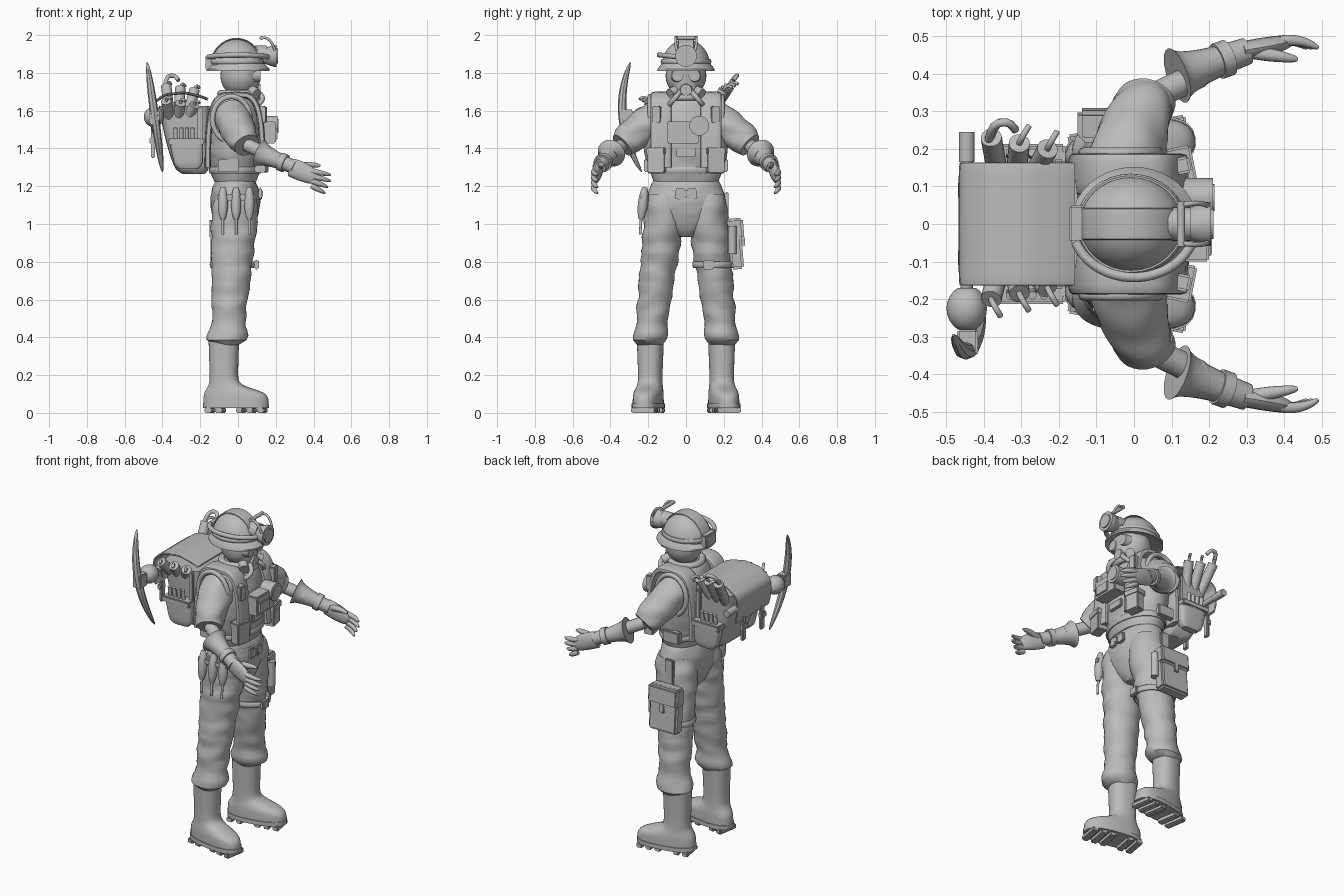
import bpy, bmesh, math
from math import sin, cos, pi
from mathutils import Vector, Matrix, noise

if "Cube" in bpy.data.objects:
    bpy.data.objects.remove(bpy.data.objects["Cube"])

grey = bpy.data.materials.new("plain_grey")
grey.use_nodes = True
grey.diffuse_color = (0.5, 0.5, 0.5, 1)
grey.node_tree.nodes["Principled BSDF"].inputs["Base Color"].default_value = grey.diffuse_color
parts = []
SIDES = (("left", 1), ("right", -1))


def finish(name, bm, place=None):
    if place:
        bmesh.ops.transform(bm, matrix=place, verts=bm.verts)
    bmesh.ops.recalc_face_normals(bm, faces=bm.faces)
    mesh = bpy.data.meshes.new(name)
    bm.to_mesh(mesh)
    bm.free()
    mesh.materials.append(grey)
    ob = bpy.data.objects.new(name, mesh)
    bpy.context.collection.objects.link(ob)
    parts.append(ob)


def steps_to_one(count):
    return [i / count for i in range(count + 1)]


def mix(a, b, t):
    return a + (b - a) * t


def spline(points, steps):
    """Smooth curve through the points."""
    points = [Vector(p) for p in points]
    out, last = [], len(points) - 1
    for i in range(last):
        before, start, end, after = (points[min(max(i + k, 0), last)] for k in (-1, 0, 1, 2))
        for j in range(steps):
            t = j / steps
            ahead = start + (end - before) * t / 2
            behind = end - (after - start) * (1 - t) / 2
            out.append(ahead.lerp(behind, t * t * (3 - 2 * t)))
    return out + [points[-1]]


def loft(name, rows, flat=True, sides=32, power=1, mirror=1, closed=False, wrinkle=0, place=None):
    """Skin rings given as (centre, half width, half depth); flat rings stay level."""
    bm, rings, n = bmesh.new(), [], len(rows)
    pts = [Vector(row[0]) for row in rows]
    u, v = Vector((1, 0, 0)), Vector((0, 1, 0))
    for i, (centre, width, depth) in enumerate(rows):
        if not flat:
            ahead = pts[(i + 1) % n] if closed else pts[min(i + 1, n - 1)]
            behind = pts[i - 1] if closed else pts[max(i - 1, 0)]
            t = (ahead - behind).normalized()
            if i == 0:
                u = t.cross(Vector((0, 0, 1)) if abs(t.z) < 0.9 else Vector((1, 0, 0)))
            u = (u - t * u.dot(t)).normalized()
            v = t.cross(u)
        ring = []
        for k in range(sides):
            c, s = cos(k * math.tau / sides), sin(k * math.tau / sides)
            out = u * math.copysign(abs(c) ** power, c) * width + v * math.copysign(abs(s) ** power, s) * depth
            p = pts[i] + out
            if wrinkle:
                p += out.normalized() * wrinkle * noise.noise(Vector((p.x * 8, p.y * 8, p.z * 20)))
            ring.append(bm.verts.new((p.x, p.y * mirror, p.z)))
        rings.append(ring)
    for i in range(n if closed else n - 1):
        a, b = rings[i], rings[(i + 1) % n]
        for k in range(sides):
            j = (k + 1) % sides
            bm.faces.new((a[k], a[j], b[j], b[k]))
    if not closed:
        bm.faces.new(rings[0])
        bm.faces.new(rings[-1])
    finish(name, bm, place)


def limb(name, points, start, end=None, bulge=0, squash=1, steps=4, sides=16, **options):
    """Tapering tube along a smooth path."""
    path = spline(points, steps)
    radii = [mix(start, end or start, t) + bulge * sin(pi * t) for t in steps_to_one(len(path) - 1)]
    loft(name, [(p, r, r * squash) for p, r in zip(path, radii)], flat=False, sides=sides, **options)


def disc(name, centre, radius, length, end=None, mirror=1):
    """Cylinder pointing forward."""
    start = Vector(centre)
    limb(name, [start, start + Vector((length, 0, 0))], radius, end, steps=1, sides=24, mirror=mirror)


def box(name, centre, size, turn=0, tilt=0, bevel=0.006, place=Matrix()):
    bm = bmesh.new()
    bmesh.ops.create_cube(bm, size=1, matrix=Matrix.Diagonal((*size, 1)))
    bmesh.ops.bevel(bm, geom=bm.edges[:], offset=bevel, segments=2, affect='EDGES')
    finish(name, bm, place @ Matrix.Translation(centre) @ Matrix.Rotation(turn, 4, 'Z') @ Matrix.Rotation(tilt, 4, 'X'))


def hoop(name, centre, rx, ry, thick, tall=None):
    ring = [Vector(centre) + Vector((rx * cos(a), ry * sin(a), 0)) for a in [k * pi / 16 for k in range(32)]]
    loft(name, [(p, thick, tall or thick) for p in ring], flat=False, sides=10, closed=True)


shoulder, upper_arm, elbow = Vector((-.03, .13, 1.575)), Vector((0, .25, 1.495)), Vector((.045, .335, 1.42))
cuff, wrist = Vector((.115, .395, 1.375)), Vector((.3, .46, 1.3))

for side, m in SIDES:
    # Boots: upper with rounded toe, welt and lugged sole, toes turned out
    foot = Matrix.Translation((-.01, .2 * m, 0)) @ Matrix.Rotation(.17 * m, 4, 'Z')
    upper = []
    for t in steps_to_one(16):
        z = mix(.04, .22, t)
        reach = .1 / (1 + math.exp((z - .127) / .013))
        upper.append(((.66 * reach - .066, 0, z), .075 + reach, .064 + reach / 9))
    loft(side + "_boot", upper + [((-.066, 0, .38), .08, .07)], power=.85, place=foot)
    loft(side + "_sole", [((0, 0, z), .176, .08) for z in (.025, .05)], power=.8, place=foot)
    for i in range(6):
        if i != 2:
            box(side + "_boot_lug", (.056 * i - .14, 0, .015), (.038, .13, .03), place=foot)

    # Trouser leg with a baggy gathered cuff
    leg = []
    for t in steps_to_one(32):
        puff = .03 * math.exp(-((t - .05) / .06) ** 2) - .025 * math.exp(-(t / .01) ** 2) - .025 * math.exp(-((1 - t) / .06) ** 2)
        leg.append(((mix(-.055, -.012, t), mix(.195, .1, t), mix(.36, 1.16, t)),
                    mix(.075, .13, t ** .8) + puff, mix(.073, .112, t ** .8) + puff / 2))
    loft(side + "_trouser_leg", leg, mirror=m, wrinkle=.012)

    # Sleeve with cuff, forearm and flared gauntlet
    limb(side + "_sleeve", [shoulder, upper_arm, elbow], .098, .066, bulge=.01, steps=8, sides=32, mirror=m, wrinkle=.01)
    limb(side + "_sleeve_cuff", [upper_arm.lerp(elbow, t) for t in (.8, 1.04)], .073, .069, sides=24, mirror=m)
    limb(side + "_forearm", [elbow, elbow.lerp(wrist, .5)], .036, mirror=m)
    limb(side + "_gauntlet", [cuff, cuff.lerp(wrist, .4), wrist], .076, .036, bulge=-.01, sides=24, mirror=m)
    limb(side + "_wrist_band", [cuff.lerp(wrist, t) for t in (.58, .74)], .049, mirror=m)

    # Hand with fanned fingers
    palm_end = wrist + Vector((.11, .026, -.06))
    limb(side + "_palm", [wrist - Vector((.02, 0, 0)), wrist.lerp(palm_end, .5), palm_end], .024, .015, bulge=.005, squash=2, mirror=m)
    for i in range(4):
        knuckle = palm_end + Vector((-.02, 0, .04 - .026 * i))
        tip = knuckle + Vector((.1 - .015 * max(i - 1, 0), -.018, -.02 - .006 * i))
        limb(side + "_finger", [knuckle, knuckle.lerp(tip, .5) + Vector((0, .01, 0)), tip], .014, .005, bulge=.004, mirror=m)
    thumb_tip = wrist + Vector((.135, -.022, .008))
    limb(side + "_thumb", [wrist, wrist.lerp(thumb_tip, .5) + Vector((0, 0, .008)), thumb_tip], .018, .006, bulge=.005, mirror=m)

    # Vest straps over the shoulder and round the armhole
    over = [(math.copysign(abs(cos(a)) ** .5, cos(a)) * .145 - .015, .132, 1.3 + .385 * abs(sin(a)) ** .7)
            for a in [pi * t for t in steps_to_one(20)]]
    limb(side + "_vest_strap", over, .055, squash=.3, power=.6, steps=1, mirror=m)
    armhole = [((-.035 + .1 * cos(a), .19, 1.555 + .12 * sin(a)), .014, .014) for a in [k * pi / 12 for k in range(24)]]
    loft(side + "_armhole_edge", armhole, flat=False, sides=10, mirror=m, closed=True)

    # Chest pouches and strap tabs
    for part, z, size in (("pouch", 1.335, (.06, .09, .125)), ("pouch_flap", 1.385, (.07, .1, .04)), ("strap_tab", 1.58, (.05, .045, .09))):
        box(side + "_chest_" + part, (.125, .155 * m, z), size, turn=.2 * m)
    box(side + "_waist_pouch", (-.05, .205 * m, 1.31), (.11, .035, .07))

    # Backpack side pocket with small tools
    pocket = [((-.26 - .015 * t, .17, mix(1.29, 1.45, t)), .05 + .04 * t ** .3, .02 + .017 * t ** .3) for t in steps_to_one(8)]
    loft(side + "_pack_pocket", pocket, power=.5, mirror=m)
    box(side + "_pack_pocket_flap", (-.275, .178 * m, 1.435), (.185, .07, .035))
    for i in range(4):
        foot_of_tool = Vector((.03 * i - .33, .18, 1.43))
        limb(side + "_pocket_tool", [foot_of_tool, foot_of_tool + Vector((0, .01, .08))], .011, mirror=m)
    box(side + "_pack_side_strap", (-.2, .163 * m, 1.47), (.03, .02, .3))

    # Explosive sticks leaning out of the pack
    for i in range(3):
        low = Vector((.045 * i - .36, .12, 1.56))
        top = low + Vector((.03 * i - .02, .095 + .015 * m - .015 * i, .13 + .04 * m - .01 * i))
        limb(side + "_blasting_stick", [low, top], .028, mirror=m)
        limb(side + "_fuse", [top, top + Vector((.01, .02, .02)), top + Vector((.025, .045, .01))], .008, mirror=m)

    # Pack flap strap, mask eyepiece, cheek filter and lamp guard arm
    box(side + "_flap_strap", (-.45, .09 * m, 1.45), (.02, .035, .2))
    box(side + "_flap_buckle", (-.455, .09 * m, 1.44), (.026, .05, .035))
    disc(side + "_mask_eyepiece", (.08, .045, 1.785), .037, .04, end=.03, mirror=m)
    limb(side + "_cheek_filter", [(.07, .05, 1.71), (.1, .085, 1.69)], .026, mirror=m)
    limb(side + "_neck_hose", [(.1, .03, 1.7), (.13, .06, 1.665), (.1, .09, 1.63)], .013, mirror=m)
    limb(side + "_lamp_guard_arm", [(.125, .05, 1.985), (.165, .055, 1.975), (.195, .05, 1.92)], .007, mirror=m)
    box(side + "_belt_buckle_wing", (.118, .032 * m, 1.16), (.02, .05, .06), tilt=.15 * m)

# Hips, belt and buckle
seat = [((-.015, 0, mix(.93, 1.24, t)), mix(.06, .1, t) + .05 * sin(pi * t) ** .8, mix(.05, .16, t) + .09 * sin(pi * t) ** .8)
        for t in steps_to_one(20)]
loft("trouser_seat", seat, sides=40, wrinkle=.008)
hoop("belt", (-.012, 0, 1.175), .116, .18, .006, .02)
box("belt_buckle", (.12, 0, 1.16), (.024, .025, .04))

# Jacket body, hem, neck and collar
body = []
for t in steps_to_one(24):
    swell = sin(pi * t ** 1.3) ** .7 if 0 < t < 1 else 0
    body.append(((-.015, 0, mix(1.225, 1.7, t)), mix(.115, .075, t) + .054 * swell, mix(.17, .085, t) + .102 * swell))
loft("jacket", body, sides=40, wrinkle=.008)
hoop("vest_hem", (-.015, 0, 1.285), .132, .195, .008, .018)
limb("neck", [(-.01, 0, 1.64), (0, 0, 1.75)], .06)
hoop("collar", (-.005, 0, 1.69), .085, .092, .02)
hoop("scarf", (.02, 0, 1.67), .085, .095, .018)

# Chest instrument box with gauge
box("chest_box", (.16, -.015, 1.485), (.08, .17, .115))
box("chest_box_panel", (.202, -.035, 1.475), (.012, .1, .06), bevel=.004)
disc("gauge", (.13, .07, 1.52), .052, .08)
disc("gauge_dial", (.2, .07, 1.52), .036, .014)
box("chest_label", (.13, 0, 1.38), (.02, .1, .05))

# Head and mask
skull = [((.012, 0, 1.785 - .112 * cos(a)), .104 * sin(a) + .001, .107 * sin(a) + .001) for a in [pi * t for t in steps_to_one(16)]]
loft("head", skull)
mask = [((.055, 0, mix(1.665, 1.84, t)), .04 + .028 * t ** .5, .045 + .045 * t ** .5) for t in steps_to_one(8)]
loft("mask", mask)
disc("mask_filter", (.095, 0, 1.71), .035, .025, end=.03)

# Helmet: dome, crest, brim, band and fittings
dome = [((-.008, 0, 1.83 + .148 * sin(a)), .14 * cos(a) + .001, .128 * cos(a) + .001) for a in [pi / 2 * t for t in steps_to_one(12)]]
loft("helmet_dome", dome, sides=40)
brim = [((0, 0, 1.85), .14, .128), ((0, 0, 1.82), .168, .152), ((0, 0, 1.81), .168, .152), ((0, 0, 1.825), .13, .12)]
loft("helmet_brim", brim, sides=40)
hoop("helmet_band", (-.008, 0, 1.86), .138, .126, .008, .014)
crest = [(.136 * cos(a) - .008, 0, 1.835 + .146 * sin(a)) for a in [pi * t for t in steps_to_one(20)]]
limb("helmet_crest", crest, .042, squash=.1, power=.5, steps=1)
box("helmet_battery", (-.152, 0, 1.855), (.04, .1, .075))
around = [(.165 * cos(a), -.142 * sin(a), 1.88 + .015 * sin(a)) for a in [mix(.2, 2.8, t) for t in steps_to_one(20)]]
limb("helmet_hose", around, .013, steps=1)

# Head lamp with lifted guard
disc("lamp_bracket", (.09, 0, 1.9), .045, .06)
disc("lamp_body", (.135, 0, 1.89), .04, .05, end=.056)
disc("lamp_rim", (.185, 0, 1.89), .058, .02)
disc("lamp_lens", (.2, 0, 1.89), .04, .012)
limb("lamp_guard_bar", [(.125, y, 1.985) for y in (-.06, .06)], .011)

# Backpack body, draped flap and coiled cord
pack = [((-.235 - .05 * t ** .7, 0, mix(1.265, 1.625, t)), .06 + .075 * t ** .4, .1 + .06 * t ** .3) for t in steps_to_one(16)]
loft("backpack", pack, power=.4, sides=40)
drape = [(-.16, 0, 1.66), (-.24, 0, 1.685), (-.33, 0, 1.69), (-.42, 0, 1.66), (-.458, 0, 1.59), (-.445, 0, 1.48)]
limb("backpack_flap", drape, .164, squash=.045, power=.4, sides=24)
limb("coiled_cord", [(-.38, .17, 1.64), (-.385, .23, 1.74), (-.35, .27, 1.785), (-.315, .25, 1.76)], .011)

# Pickaxe slung across the back of the pack
for part, start, end, radius, bulge in (("handle", .17, -.3, .017, 0), ("grip", .165, .245, .021, 0), ("collar", -.17, -.28, .024, .03)):
    limb("pickaxe_" + part, [(-.445, y, 1.567) for y in (start, end)], radius, bulge=bulge, steps=8)
box("pickaxe_socket", (-.443, -.315, 1.565), (.055, .07, .08))
blade = []
for s in steps_to_one(24):
    t = 2 * s - 1
    thick = .003 + .02 * (1 - t * t) ** .6
    blade.append(((-.44 - .04 * t, -.335 + .07 * t * t - .03 * t, 1.565 + .29 * t), thick, thick))
loft("pickaxe_blade", blade, sides=8)

# Hand tools hanging on one hip
for x in (-.08, -.01, .06):
    limb("hip_tool_handle", [(x, -.217, 1.195), (x, -.238, 1.025)], .012, bulge=.015, steps=8)
    limb("hip_tool_shaft", [(x, -.237, 1.04), (x, -.243, .945)], .007)
box("hip_tool_holder", (-.01, -.222, 1.14), (.2, .03, .035))

# Thigh satchel and strap on the other leg
box("thigh_satchel", (-.05, .262, .895), (.19, .07, .27), tilt=.08, bevel=.012)
box("satchel_flap", (-.05, .265, .975), (.2, .08, .11), tilt=.08, bevel=.012)
box("satchel_buckle", (-.05, .305, .91), (.035, .014, .06), tilt=.08)
box("satchel_hanger", (-.04, .215, 1.09), (.06, .02, .16))
limb("satchel_tube", [(.055, .245, z) for z in (.84, .99)], .022)
hoop("thigh_strap", (-.025, .145, .785), .117, .104, .008, .018)
box("thigh_strap_pouch", (.098, .12, .785), (.025, .06, .05))

# Smooth shading with sharp edges kept
for ob in parts:
    ob.select_set(True)
bpy.context.view_layer.objects.active = parts[0]
bpy.ops.object.shade_smooth_by_angle(angle=math.radians(40))
